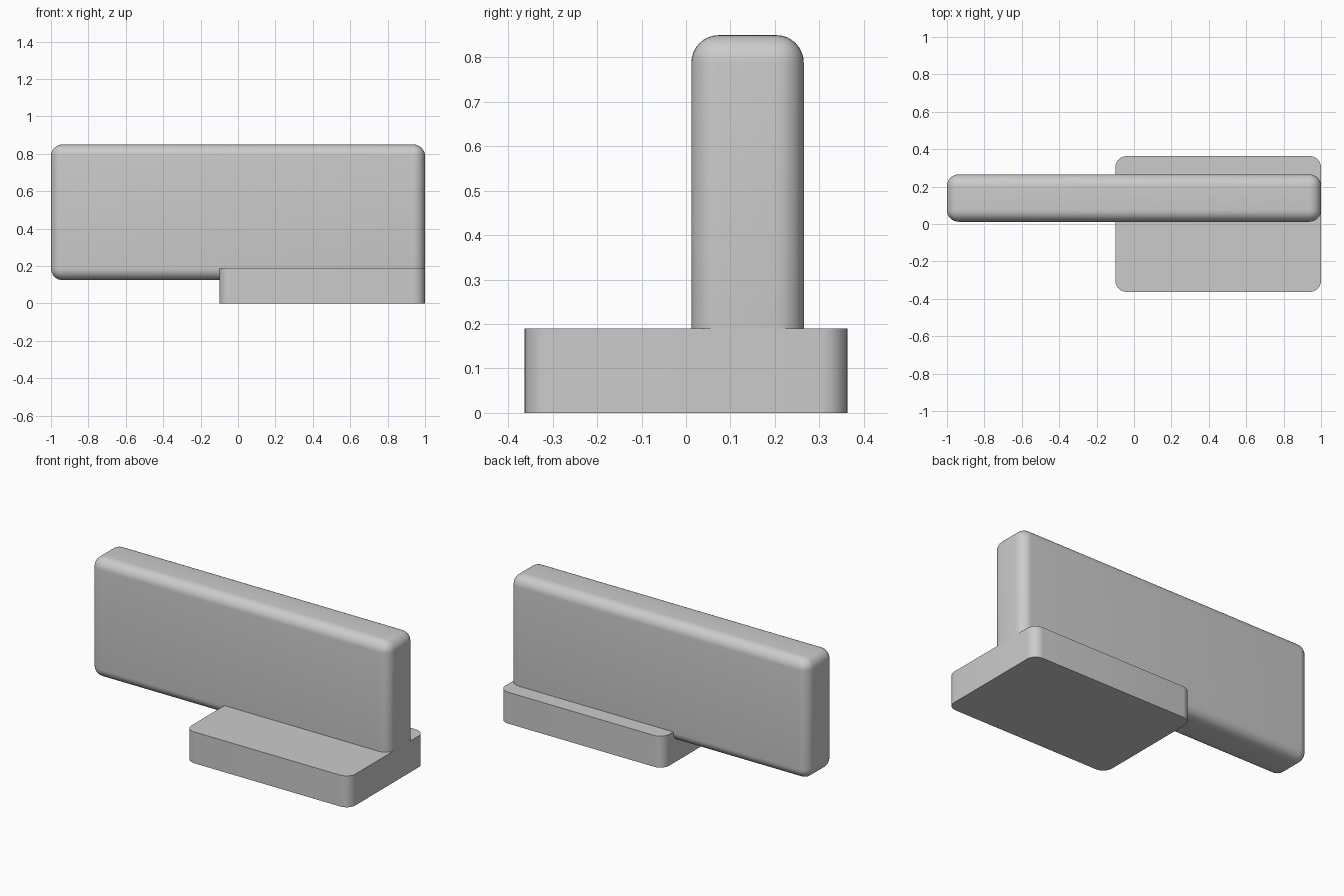
import bpy
import bmesh
import math
from mathutils import Vector

cube = bpy.data.objects.get("Cube")
if cube:
    bpy.data.objects.remove(cube, do_unlink=True)

grey = bpy.data.materials.new("light grey")
grey.use_nodes = True
colour = (0.6, 0.6, 0.6, 1)
grey.diffuse_color = colour
grey.node_tree.nodes["Principled BSDF"].inputs["Base Color"].default_value = colour


def rounded_block(name, low, high, radius, upright_only=False):
    """Box between two corners with all, or only the upright, edges rounded."""
    low, high = Vector(low), Vector(high)
    bm = bmesh.new()
    bmesh.ops.create_cube(bm, size=1)
    bmesh.ops.scale(bm, vec=high - low, verts=bm.verts)
    edges = [e for e in bm.edges
             if not upright_only or abs(e.verts[0].co.z - e.verts[1].co.z) > 0.01]
    bmesh.ops.bevel(bm, geom=edges, offset=radius, offset_type='OFFSET',
                    segments=8, profile=0.5, affect='EDGES')
    mesh = bpy.data.meshes.new(name)
    bm.to_mesh(mesh)
    bm.free()
    mesh.materials.append(grey)
    obj = bpy.data.objects.new(name, mesh)
    obj.location = (low + high) / 2
    bpy.context.collection.objects.link(obj)
    bpy.ops.object.select_all(action='DESELECT')
    obj.select_set(True)
    bpy.context.view_layer.objects.active = obj
    bpy.ops.object.shade_smooth_by_angle(angle=math.radians(30))
    return obj


# Foot slab with rounded corners
rounded_block("base", (-0.1, -0.363, 0), (1, 0.363, 0.19), 0.06, upright_only=True)

# Long standing panel, rounded on every edge
rounded_block("upright_panel", (-1, 0.012, 0.125), (1, 0.265, 0.85), 0.062)
